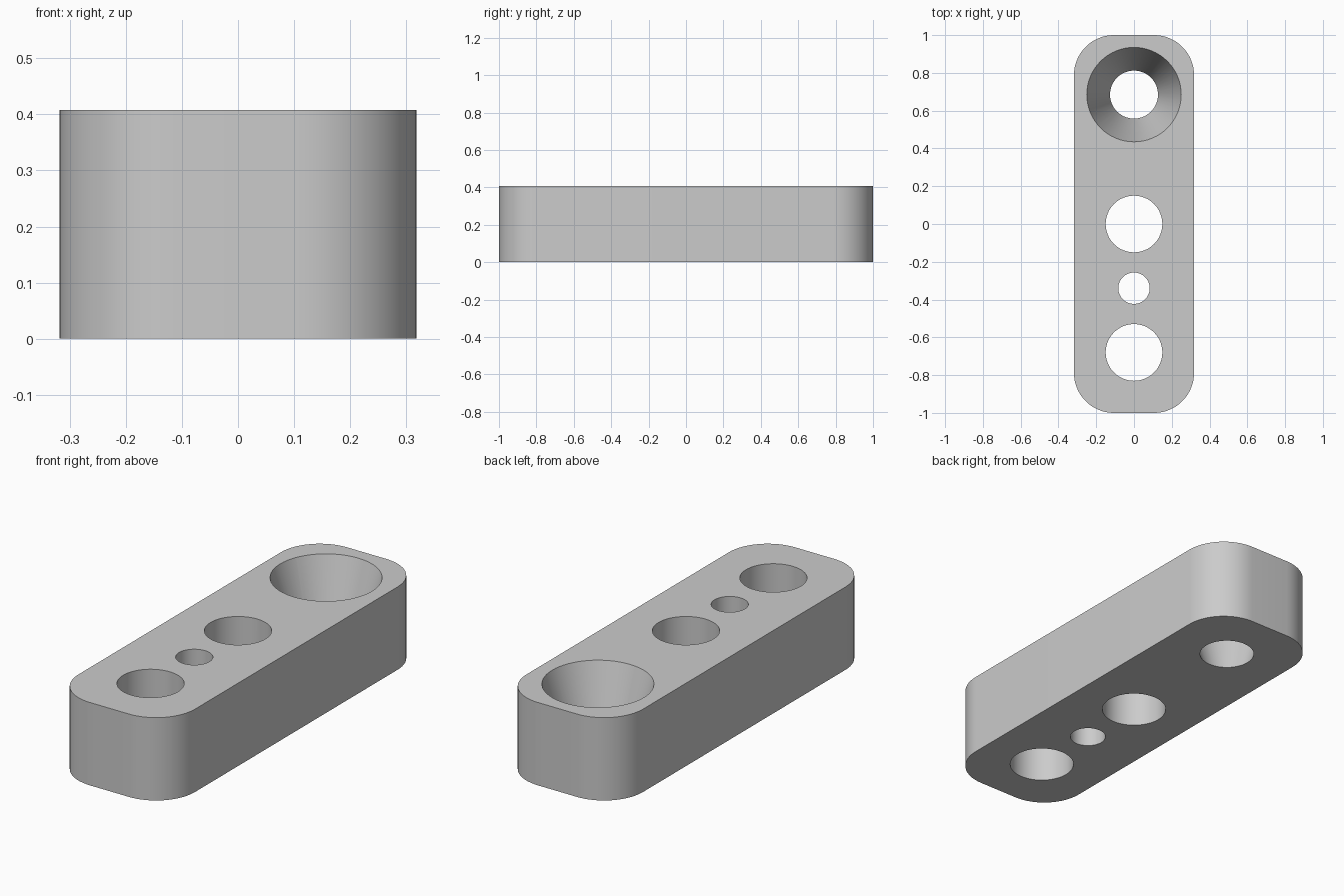
import bpy
import bmesh
from math import cos, sin, pi, radians

HALF_X, HALF_Y, HEIGHT, CORNER = 0.318, 1.0, 0.408, 0.212

cube = bpy.data.objects.get("Cube")
if cube:
    bpy.data.objects.remove(cube, do_unlink=True)

grey = bpy.data.materials.new("plain_grey")
grey.use_nodes = True
colour = (0.6, 0.6, 0.6, 1)
grey.diffuse_color = colour
grey.node_tree.nodes["Principled BSDF"].inputs["Base Color"].default_value = colour


def add_object(name, bm):
    mesh = bpy.data.meshes.new(name)
    bmesh.ops.recalc_face_normals(bm, faces=bm.faces)
    bm.to_mesh(mesh)
    bm.free()
    mesh.materials.append(grey)
    obj = bpy.data.objects.new(name, mesh)
    bpy.context.collection.objects.link(obj)
    return obj


# Bar with rounded vertical corners
def rounded_bar(steps=16):
    bm = bmesh.new()
    outline = []
    for quarter, (sx, sy) in enumerate([(1, 1), (-1, 1), (-1, -1), (1, -1)]):
        for i in range(steps + 1):
            a = (quarter + i / steps) * pi / 2
            outline.append(bm.verts.new((sx * (HALF_X - CORNER) + CORNER * cos(a),
                                         sy * (HALF_Y - CORNER) + CORNER * sin(a), 0)))
    base = bm.faces.new(outline)
    top = bmesh.ops.extrude_face_region(bm, geom=[base])["geom"]
    bmesh.ops.translate(bm, vec=(0, 0, HEIGHT),
                        verts=[v for v in top if isinstance(v, bmesh.types.BMVert)])
    return add_object("drilled_bar", bm)


# Cutter running past both faces, straight or tapered
def hole_cutter(name, y, low, high, extra=0.05):
    slope = (high - low) / HEIGHT
    bm = bmesh.new()
    bmesh.ops.create_cone(bm, cap_ends=True, segments=64, radius1=low - slope * extra,
                          radius2=high + slope * extra, depth=HEIGHT + 2 * extra)
    bmesh.ops.translate(bm, vec=(0, y, HEIGHT / 2), verts=bm.verts)
    obj = add_object(name, bm)
    obj.hide_render = True
    return obj


bar = rounded_bar()
bpy.context.view_layer.objects.active = bar

# Four holes along the centre line, the rear one tapered
for name, y, low, high in [("tapered_hole", 0.685, 0.127, 0.25),
                           ("middle_hole", 0, 0.15, 0.15),
                           ("small_hole", -0.34, 0.083, 0.083),
                           ("front_hole", -0.68, 0.15, 0.15)]:
    cutter = hole_cutter(name, y, low, high)
    cut = bar.modifiers.new(name, "BOOLEAN")
    cut.operation = "DIFFERENCE"
    cut.solver = "EXACT"
    cut.object = cutter
    bpy.ops.object.modifier_apply(modifier=cut.name)
    bpy.data.objects.remove(cutter, do_unlink=True)

# Smooth curves, sharp rims
bpy.ops.object.select_all(action="DESELECT")
bar.select_set(True)
bpy.ops.object.shade_smooth_by_angle(angle=radians(30))
